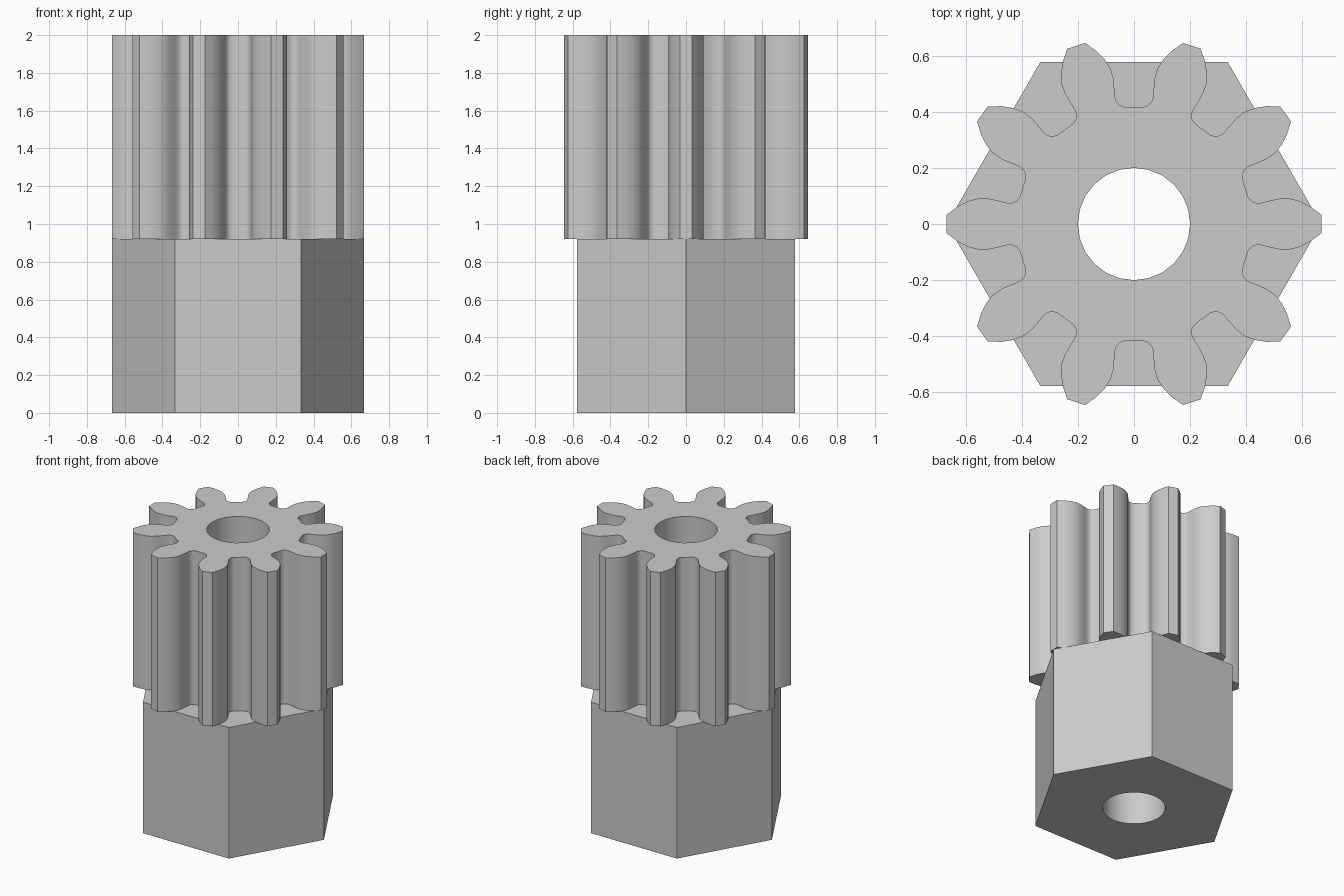
import bpy, bmesh, math
from mathutils import Vector, Matrix

cube = bpy.data.objects.get("Cube")
if cube:
    bpy.data.objects.remove(cube, do_unlink=True)

# Single plain grey finish
grey = bpy.data.materials.new("plain grey")
grey.use_nodes = True
colour = (0.6, 0.6, 0.6, 1)
grey.diffuse_color = colour
grey.node_tree.nodes["Principled BSDF"].inputs["Base Color"].default_value = colour

TEETH = 10
BORE = 0.2
SPLIT = 0.92
HEIGHT = 2.0


def polygon(sides, radius):
    return [Vector((radius * math.cos(math.tau * i / sides),
                    radius * math.sin(math.tau * i / sides), 0)) for i in range(sides)]


def bored_prism(name, outline, z0, z1):
    """Extrude an outline with a round bore through it."""
    bm = bmesh.new()
    edges = []
    for loop in (outline, polygon(24, BORE)):
        verts = [bm.verts.new((p.x, p.y, z0)) for p in loop]
        edges += [bm.edges.new((v, verts[i - 1])) for i, v in enumerate(verts)]
    bmesh.ops.triangle_fill(bm, edges=edges, use_beauty=True)
    out = bmesh.ops.extrude_face_region(bm, geom=bm.faces[:], use_keep_orig=True)
    top = [g for g in out["geom"] if isinstance(g, bmesh.types.BMVert)]
    bmesh.ops.translate(bm, verts=top, vec=(0, 0, z1 - z0))
    bmesh.ops.recalc_face_normals(bm, faces=bm.faces[:])
    mesh = bpy.data.meshes.new(name)
    bm.to_mesh(mesh)
    bm.free()
    mesh.materials.append(grey)
    obj = bpy.data.objects.new(name, mesh)
    bpy.context.collection.objects.link(obj)
    bpy.ops.object.select_all(action='DESELECT')
    obj.select_set(True)
    bpy.context.view_layer.objects.active = obj
    bpy.ops.object.shade_smooth_by_angle(angle=math.radians(30))
    return obj


# Half of one tooth gap: sideways offset and distance from the axis
half_gap = [(0.035, 0.417), (0.051, 0.423), (0.062, 0.435), (0.068, 0.45),
            (0.07, 0.48), (0.074, 0.52), (0.084, 0.555), (0.105, 0.587),
            (0.135, 0.617), (0.175, 0.645)]
gap = [(r, -s) for s, r in reversed(half_gap)] + [(r, s) for s, r in half_gap]

# Repeat the gap around the axis, centred between teeth
gear_outline = []
for i in range(TEETH):
    turn = Matrix.Rotation(math.tau * (i + 0.5) / TEETH, 3, 'Z')
    gear_outline += [turn @ Vector((r, s, 0)) for r, s in gap]

bored_prism("hex_base", polygon(6, 0.667), 0, SPLIT)
bored_prism("pinion_gear", gear_outline, SPLIT, HEIGHT)
